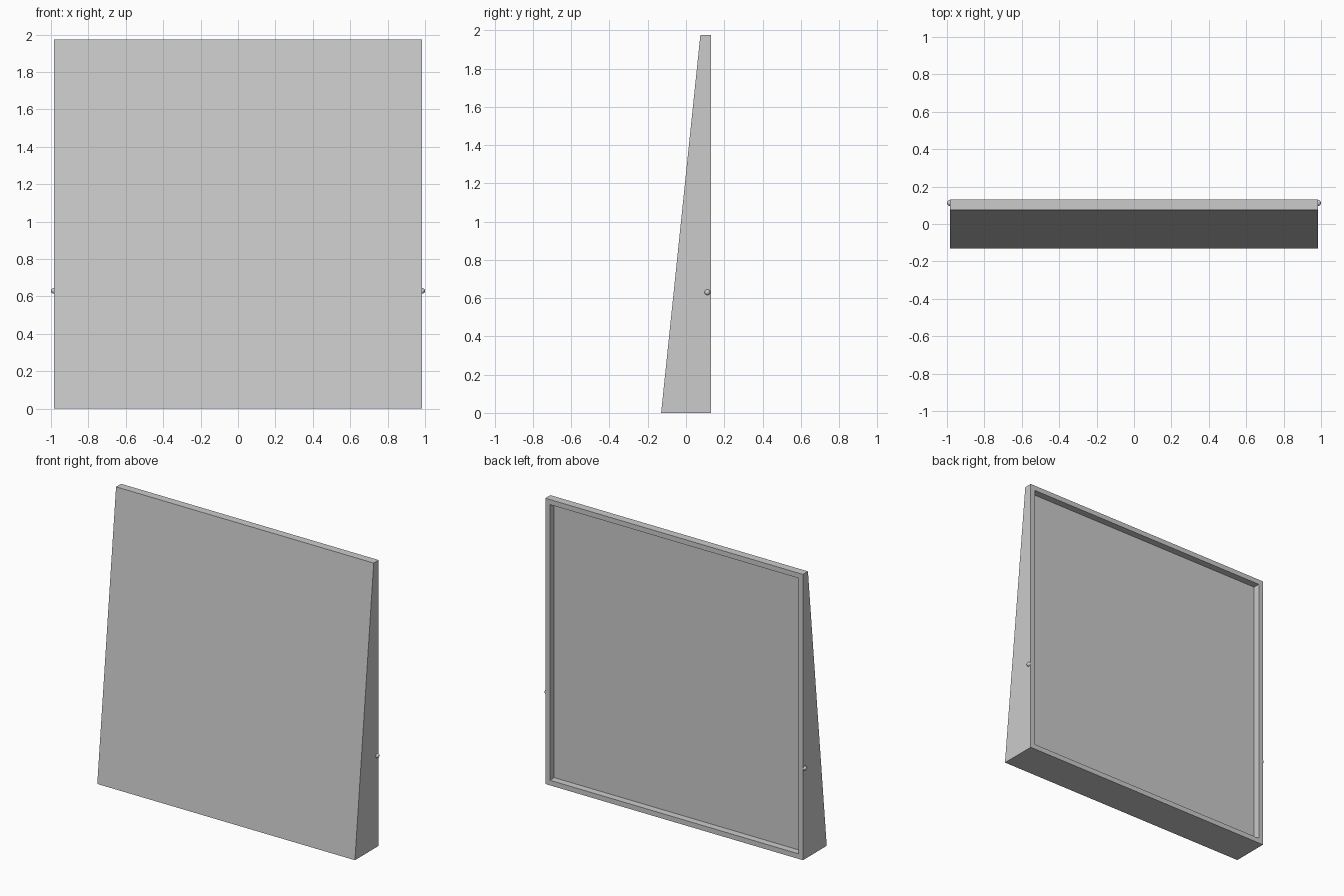
import bpy
import bmesh

cube = bpy.data.objects.get("Cube")
if cube:
    bpy.data.objects.remove(cube, do_unlink=True)

HALF_W, HEIGHT = 0.985, 1.975
BACK_Y = 0.13
RIM, RECESS = 0.035, 0.048

# Single grey material
grey = bpy.data.materials.new("light grey")
grey.use_nodes = True
colour = (0.6, 0.6, 0.6, 1)
grey.diffuse_color = colour
grey.node_tree.nodes["Principled BSDF"].inputs["Base Color"].default_value = colour


def add_object(name, bm):
    mesh = bpy.data.meshes.new(name)
    bmesh.ops.recalc_face_normals(bm, faces=bm.faces[:])
    bm.to_mesh(mesh)
    bm.free()
    mesh.materials.append(grey)
    obj = bpy.data.objects.new(name, mesh)
    bpy.context.collection.objects.link(obj)
    return obj


# Wedge panel: side profile extruded across the width
bm = bmesh.new()
profile = [(-0.13, 0), (BACK_Y, 0), (BACK_Y, HEIGHT), (0.075, HEIGHT)]
side = bm.faces.new([bm.verts.new((-HALF_W, y, z)) for y, z in profile])
swept = bmesh.ops.extrude_face_region(bm, geom=[side], use_keep_orig=True)
new_verts = [g for g in swept["geom"] if isinstance(g, bmesh.types.BMVert)]
bmesh.ops.translate(bm, verts=new_verts, vec=(2 * HALF_W, 0, 0))
bmesh.ops.recalc_face_normals(bm, faces=bm.faces[:])

# Shallow recess in the back, framed by a narrow rim
back = next(f for f in bm.faces if f.normal.y > 0.99)
bmesh.ops.inset_region(bm, faces=[back], thickness=RIM, use_even_offset=True)
rim_inner = bmesh.ops.inset_region(bm, faces=[back], thickness=0)
bmesh.ops.translate(bm, verts=back.verts[:], vec=(0, -RECESS, 0))
add_object("wedge_panel", bm)

# Small round pivot pegs on both sides
for name, sign in (("left_peg", 1), ("right_peg", -1)):
    bm = bmesh.new()
    bmesh.ops.create_uvsphere(bm, u_segments=24, v_segments=12, radius=0.015)
    for face in bm.faces:
        face.smooth = True
    peg = add_object(name, bm)
    peg.location = (sign * HALF_W, 0.112, 0.63)
